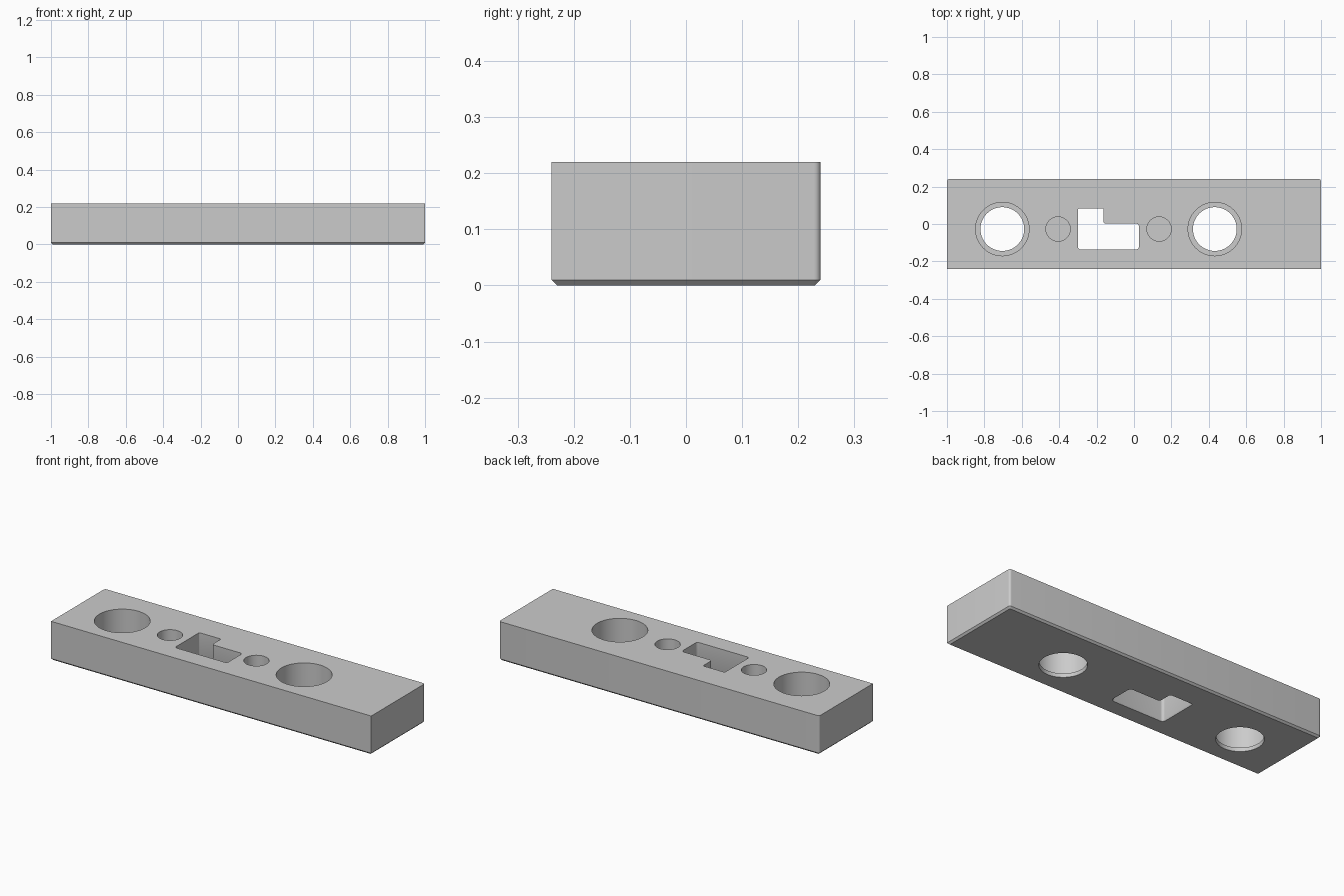
import bpy, bmesh, math
from mathutils import Vector

if "Cube" in bpy.data.objects:
    bpy.data.objects.remove(bpy.data.objects["Cube"], do_unlink=True)

grey = bpy.data.materials.new("plain_grey")
grey.use_nodes = True
grey.diffuse_color = (0.6, 0.6, 0.6, 1)
grey.node_tree.nodes["Principled BSDF"].inputs["Base Color"].default_value = (0.6, 0.6, 0.6, 1)


def outline(corners, grow=0.0, steps=6):
    """Counter-clockwise right-angled outline with (x, y, fillet) corners."""
    pts = []
    for i, (x, y, r) in enumerate(corners):
        p = Vector((x, y))
        a = (Vector(corners[i - 1][:2]) - p).normalized()
        b = (Vector(corners[(i + 1) % len(corners)][:2]) - p).normalized()
        convex = a.cross(b) < 0
        p += grow * Vector((b.y - a.y, a.x - b.x))
        if r == 0:
            pts.append(p)
            continue
        r = max(r + (grow if convex else -grow), 0.001)
        centre = p + (a + b) * r
        for k in range(steps + 1):
            t = math.pi / 2 * k / steps
            pts.append(centre - r * (b * math.cos(t) + a * math.sin(t)))
    return pts


def circle(x, y, r, n=64):
    return [Vector((x + r * math.cos(math.tau * k / n), y + r * math.sin(math.tau * k / n)))
            for k in range(n)]


def loft(name, layers):
    """Closed solid through stacked outlines given as (points, z), bottom to top."""
    bm = bmesh.new()
    rings = [[bm.verts.new((p.x, p.y, z)) for p in pts] for pts, z in layers]
    for low, high in zip(rings, rings[1:]):
        for i in range(len(low)):
            j = (i + 1) % len(low)
            bm.faces.new((low[i], low[j], high[j], high[i]))
    bm.faces.new(rings[0][::-1])
    bm.faces.new(rings[-1])
    bmesh.ops.recalc_face_normals(bm, faces=bm.faces)
    mesh = bpy.data.meshes.new(name)
    bm.to_mesh(mesh)
    bm.free()
    mesh.materials.append(grey)
    obj = bpy.data.objects.new(name, mesh)
    bpy.context.collection.objects.link(obj)
    return obj


# Block with rounded back corners and a chamfered foot
height, chamfer = 0.22, 0.01
above, below = height + 0.05, -0.05
plan = [(-1, -0.24, 0), (1, -0.24, 0), (1, 0.24, 0.012), (-1, 0.24, 0.012)]
block = loft("block", [(outline(plan, -chamfer), 0), (outline(plan), chamfer), (outline(plan), height)])

cutters = []
row_y = -0.027

# Large stepped through holes with a thin lip at the foot
for x in (-0.704, 0.432):
    lip, bore = circle(x, row_y, 0.117), circle(x, row_y, 0.143)
    foot = circle(x, row_y, 0.12)
    cutters.append(loft("hole_cutter", [(foot, below), (foot, 0), (lip, chamfer), (lip, 0.02),
                                        (bore, 0.02), (bore, above)]))

# Small blind holes
for x in (-0.406, 0.134):
    ring = circle(x, row_y, 0.065)
    cutters.append(loft("small_hole_cutter", [(ring, 0.05), (ring, above)]))

# L-shaped slot, slightly flared at the foot
slot = [(-0.30, -0.136, 0.015), (0.026, -0.136, 0.015), (0.026, 0.002, 0.015),
        (-0.164, 0.002, 0.015), (-0.164, 0.083, 0.006), (-0.30, 0.083, 0.006)]
flare = outline(slot, 0.005)
cutters.append(loft("slot_cutter", [(flare, below), (flare, 0), (outline(slot), chamfer),
                                    (outline(slot), above)]))

# Cut the openings and discard the cutters
for cutter in cutters:
    cutter.hide_render = True
    mod = block.modifiers.new("cut", 'BOOLEAN')
    mod.operation = 'DIFFERENCE'
    mod.solver = 'EXACT'
    mod.object = cutter
bpy.context.view_layer.update()
graph = bpy.context.evaluated_depsgraph_get()
result = bpy.data.meshes.new_from_object(block.evaluated_get(graph))
block.modifiers.clear()
block.data = result
for cutter in cutters:
    bpy.data.objects.remove(cutter, do_unlink=True)

# Smooth the curved walls, keep the edges sharp
bpy.ops.object.select_all(action='DESELECT')
block.select_set(True)
bpy.context.view_layer.objects.active = block
bpy.ops.object.shade_smooth_by_angle(angle=math.radians(30))
